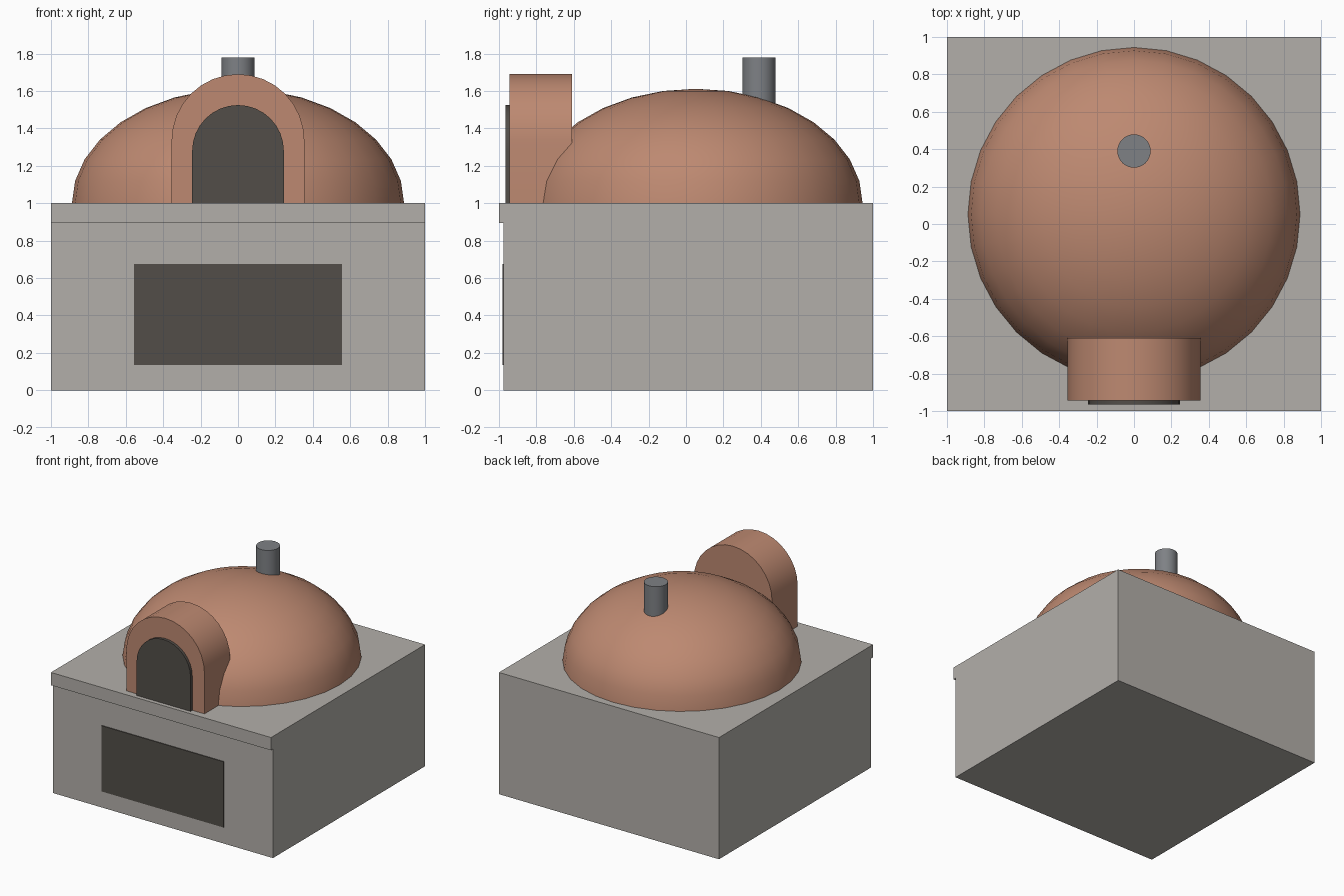
import bpy, bmesh
from math import sin, cos, pi, radians

cube = bpy.data.objects.get("Cube")
if cube:
    bpy.data.objects.remove(cube, do_unlink=True)


def material(name, rgb):
    mat = bpy.data.materials.new(name)
    mat.use_nodes = True
    mat.diffuse_color = (*rgb, 1)
    mat.node_tree.nodes["Principled BSDF"].inputs["Base Color"].default_value = (*rgb, 1)
    return mat


stone = material("warm grey stone", (0.45, 0.43, 0.40))
clay = material("terracotta clay", (0.51, 0.25, 0.165))
soot = material("dark soot", (0.085, 0.076, 0.066))
metal = material("flue metal", (0.21, 0.22, 0.235))


def finish(name, bm, mat, smooth=False):
    bmesh.ops.recalc_face_normals(bm, faces=bm.faces)
    mesh = bpy.data.meshes.new(name)
    bm.to_mesh(mesh)
    bm.free()
    obj = bpy.data.objects.new(name, mesh)
    bpy.context.collection.objects.link(obj)
    mesh.materials.append(mat)
    if smooth:
        bpy.ops.object.select_all(action="DESELECT")
        obj.select_set(True)
        bpy.context.view_layer.objects.active = obj
        bpy.ops.object.shade_smooth_by_angle(angle=radians(30))
    return obj


def extrude(name, points, offset, mat, smooth=False):
    """Solid made by sweeping a closed outline along an offset."""
    bm = bmesh.new()
    face = bm.faces.new([bm.verts.new(p) for p in points])
    swept = bmesh.ops.extrude_face_region(bm, geom=[face], use_keep_orig=True)
    verts = [v for v in swept["geom"] if isinstance(v, bmesh.types.BMVert)]
    bmesh.ops.translate(bm, verts=verts, vec=offset)
    return finish(name, bm, mat, smooth)


def arch(name, half, spring, y_front, y_back, mat, steps=16):
    """Round-topped block standing on the counter."""
    outline = [(-half, y_front, 1), (half, y_front, 1)]
    outline += [(half * cos(pi * i / steps), y_front, spring + half * sin(pi * i / steps))
                for i in range(steps + 1)]
    return extrude(name, outline, (0, y_back - y_front, 0), mat, True)


# Plinth with a shallow overhanging lip along the front
side = [(-0.975, 0), (1, 0), (1, 1), (-1, 1), (-1, 0.895), (-0.975, 0.895)]
extrude("plinth", [(-1, y, z) for y, z in side], (2, 0, 0), stone)

# Dark storage recess panel on the plinth front
panel = [(-0.555, 0.135), (0.555, 0.135), (0.555, 0.675), (-0.555, 0.675)]
extrude("storage_panel", [(x, -0.982, z) for x, z in panel], (0, 0.009, 0), soot)

# Dome: upper half of a flattened sphere
bm = bmesh.new()
bmesh.ops.create_uvsphere(bm, u_segments=32, v_segments=16, radius=1)
bmesh.ops.delete(bm, geom=[v for v in bm.verts if v.co.z < -0.01], context="VERTS")
bmesh.ops.scale(bm, verts=bm.verts, vec=(0.888, 0.892, 0.612))
bmesh.ops.translate(bm, verts=bm.verts, vec=(0, 0.052, 1))
finish("dome", bm, clay, True)

# Arched entrance and its door
arch("entrance_arch", 0.355, 1.335, -0.943, -0.61, clay)
arch("oven_door", 0.245, 1.28, -0.966, -0.94, soot)

# Chimney
bm = bmesh.new()
bmesh.ops.create_cone(bm, cap_ends=True, segments=32, radius1=0.089, radius2=0.089, depth=0.38)
bmesh.ops.translate(bm, verts=bm.verts, vec=(0, 0.39, 1.59))
finish("chimney", bm, metal, True)
